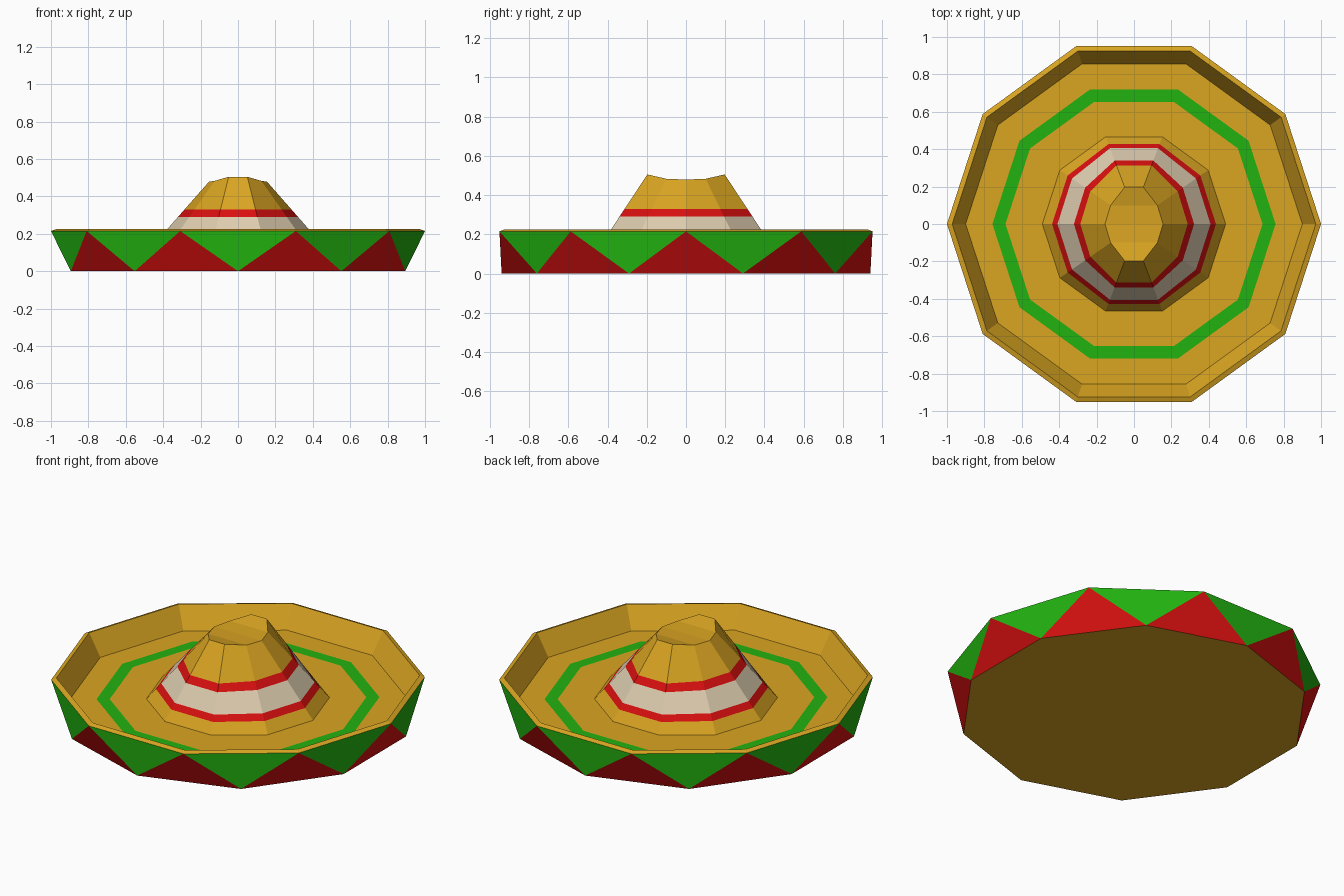
import bpy, bmesh, math
from mathutils import Vector

if "Cube" in bpy.data.objects:
    bpy.data.objects.remove(bpy.data.objects["Cube"])

N = 10
STEP = 2 * math.pi / N


def material(name, color):
    m = bpy.data.materials.new(name)
    m.diffuse_color = (*color, 1)
    m.use_nodes = True
    m.node_tree.nodes["Principled BSDF"].inputs["Base Color"].default_value = m.diffuse_color
    return m


MATS = [material("straw gold", (0.70, 0.376, 0.0155)),
        material("green", (0.016, 0.445, 0.005)),
        material("red", (0.70, 0.005, 0.005)),
        material("cream", (0.73, 0.61, 0.43))]
GOLD, GREEN, RED, CREAM = range(4)
FLOOR = 0.098


def ring(bm, r, z, turn=0.0):
    return [bm.verts.new((r * math.cos((i + turn) * STEP), r * math.sin((i + turn) * STEP), z))
            for i in range(N)]


def face(bm, verts, mat):
    bm.faces.new(verts).material_index = mat


def bridge(bm, a, b, mat):
    for i in range(N):
        j = (i + 1) % N
        face(bm, (a[i], a[j], b[j], b[i]), mat)


def finish(bm, name):
    me = bpy.data.meshes.new(name)
    bm.to_mesh(me)
    bm.free()
    for m in MATS:
        me.materials.append(m)
    bpy.context.collection.objects.link(bpy.data.objects.new(name, me))


# Brim: outer wall of alternating triangles between two twisted decagons
bm = bmesh.new()
bottom = ring(bm, 0.94, 0, 0.5)
rim = ring(bm, 1.0, 0.215)
face(bm, bottom[::-1], GOLD)
for i in range(N):
    j = (i + 1) % N
    face(bm, (bottom[i], bottom[j], rim[j]), RED)
    face(bm, (rim[j], rim[i], bottom[i]), GREEN)
# Brim: lip, inner wall and floor with painted green ring
prev = rim
for r, z, mat in [(0.972, 0.225, GOLD), (0.90, FLOOR, GOLD), (0.757, FLOOR, GOLD),
                  (0.687, FLOOR, GREEN), (0.49, FLOOR, GOLD)]:
    cur = ring(bm, r, z)
    bridge(bm, prev, cur, mat)
    prev = cur
finish(bm, "brim")

# Crown: decagon base tapering to a narrow, dipped top, cut into bands by height
bm = bmesh.new()
quarter = [(0.155, 0, 0.479), (0.125, 0.10, 0.483), (0.05, 0.197, 0.505)]
half = quarter + [(-x, y, z) for x, y, z in quarter[::-1]]
top_pts = [Vector(p) for p in half + [(-x, -y, z) for x, y, z in half[1:-1]]]
base = ring(bm, 0.49, FLOOR)
prev = base
for z, mat in [(0.157, GOLD), (0.19, RED), (0.29, CREAM), (0.329, RED), (None, GOLD)]:
    cur = []
    for b, t in zip(base, top_pts):
        f = 1.0 if z is None else (z - FLOOR) / (t.z - FLOOR)
        cur.append(bm.verts.new(b.co.lerp(t, f)))
    bridge(bm, prev, cur, mat)
    prev = cur
# Saddle-shaped cap in strips from back to front
right, left = (2, 1, 0, 9, 8), (3, 4, 5, 6, 7)
for k in range(4):
    face(bm, [prev[i] for i in (right[k], left[k], left[k + 1], right[k + 1])], GOLD)
finish(bm, "crown")
